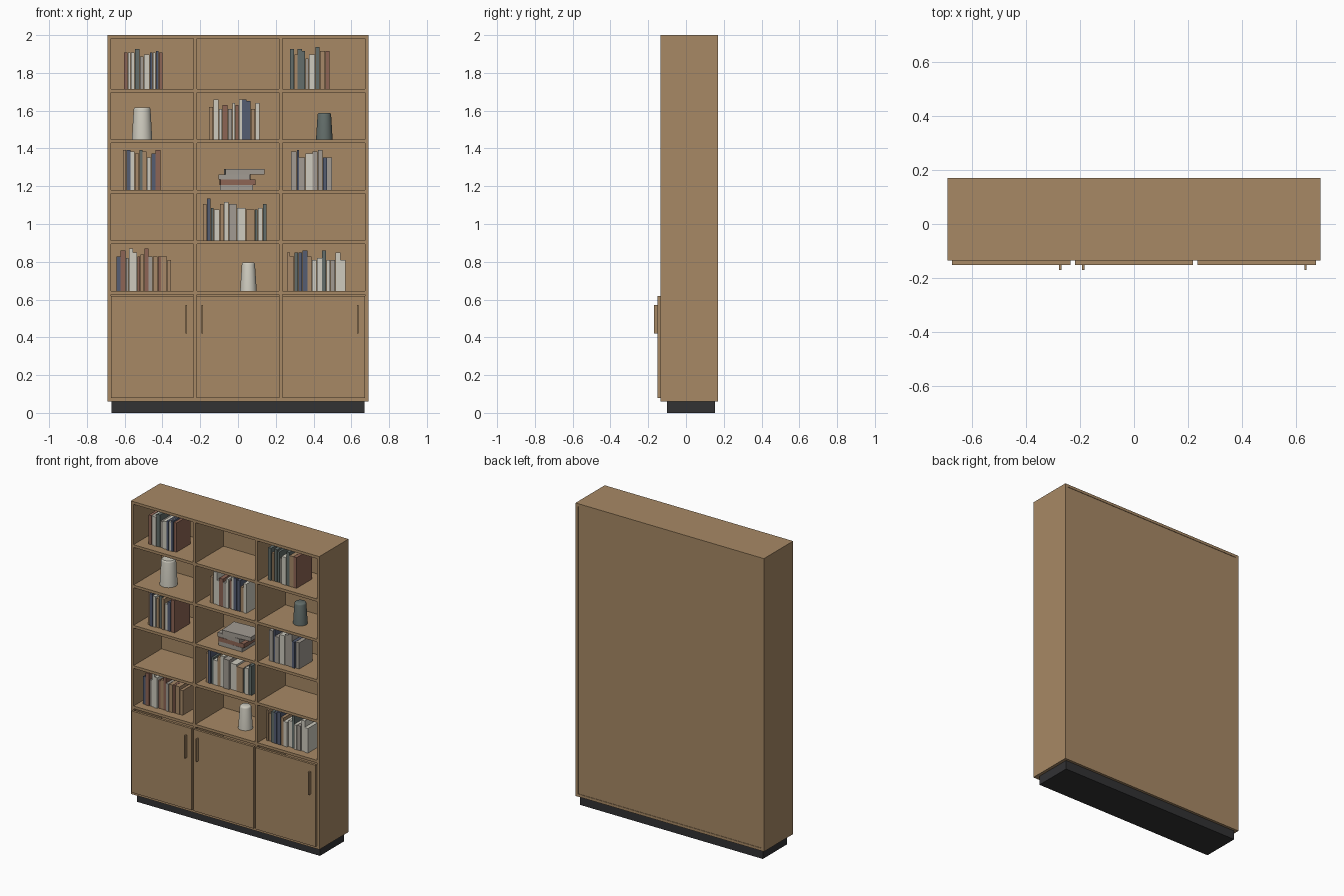
import bpy, bmesh, math, random
from mathutils import Matrix

if "Cube" in bpy.data.objects:
    bpy.data.objects.remove(bpy.data.objects["Cube"])

random.seed(4)


def material(name, r, g, b):
    m = bpy.data.materials.new(name)
    m.diffuse_color = (r, g, b, 1)
    m.use_nodes = True
    m.node_tree.nodes["Principled BSDF"].inputs["Base Color"].default_value = m.diffuse_color
    return m


WOOD = material("oak wood", 0.39, 0.25, 0.13)
DARK = material("dark plinth", 0.032, 0.032, 0.034)
COVERS = {
    "c": material("cream", 0.62, 0.60, 0.52),
    "g": material("warm grey", 0.36, 0.33, 0.29),
    "b": material("dusty blue", 0.09, 0.11, 0.17),
    "r": material("brick red", 0.27, 0.13, 0.09),
    "s": material("slate green", 0.125, 0.155, 0.145),
    "t": material("tan", 0.39, 0.25, 0.14),
}


def finish(name, bm, mat):
    me = bpy.data.meshes.new(name)
    bm.to_mesh(me)
    bm.free()
    me.materials.append(mat)
    ob = bpy.data.objects.new(name, me)
    bpy.context.collection.objects.link(ob)
    return ob


def box(name, x, y, z, mat=WOOD, turn=0):
    """Box from (min, max) pairs, optionally turned about its own vertical axis."""
    bm = bmesh.new()
    bmesh.ops.create_cube(bm, size=1)
    size = [p[1] - p[0] for p in (x, y, z)]
    mid = [(p[0] + p[1]) / 2 for p in (x, y, z)]
    bmesh.ops.transform(bm, verts=bm.verts, matrix=Matrix.Translation(mid)
                        @ Matrix.Rotation(turn, 4, "Z") @ Matrix.Diagonal((*size, 1)))
    return finish(name, bm, mat)


def vase(name, x, z, r_low, r_top, h, mat):
    """Tapered solid vase with a softly rounded rim, spun from a profile."""
    bm = bmesh.new()
    pts = [(0, 0), (r_low, 0), (r_top, h * 0.93), (r_top - 0.002, h * 0.98),
           (r_top - 0.006, h), (0, h)]
    vs = [bm.verts.new((r, 0, zz)) for r, zz in pts]
    edges = [bm.edges.new(p) for p in zip(vs, vs[1:])]
    bmesh.ops.spin(bm, geom=vs + edges, axis=(0, 0, 1), cent=(0, 0, 0),
                   angle=math.tau, steps=32)
    bmesh.ops.remove_doubles(bm, verts=bm.verts, dist=1e-5)
    bmesh.ops.recalc_face_normals(bm, faces=bm.faces)
    ob = finish(name, bm, mat)
    ob.location = (x, 0, z)
    bpy.context.view_layer.objects.active = ob
    ob.select_set(True)
    bpy.ops.object.shade_smooth_by_angle(angle=math.radians(40))
    ob.select_set(False)


# Case dimensions
T, W, FRONT, BACK = 0.018, 0.69, -0.135, 0.17
CELL = (2 * W - 4 * T) / 3
LEFT = [-W + T + i * (CELL + T) for i in range(3)]       # left edge of each bay
FLOOR = [1.714 - 0.267 * i for i in range(5)]            # shelf tops, top row first

# Carcass
box("plinth", (-0.67, 0.67), (-0.1, 0.153), (0, 0.06), DARK)
box("left_side", (-W, -W + T), (FRONT, BACK), (0.06, 2))
box("right_side", (W - T, W), (FRONT, BACK), (0.06, 2))
box("top_panel", (-W + T, W - T), (FRONT, BACK), (2 - T, 2))
box("bottom_panel", (-W + T, W - T), (FRONT, BACK), (0.06, 0.06 + T))
box("back_panel", (-W + T, W - T), (0.159, 0.167), (0.06 + T, 2 - T))
for i in (1, 2):
    box("divider", (LEFT[i] - T, LEFT[i]), (FRONT, 0.159), (0.06 + T, 2 - T))

# Shelves, doors and handles for each bay
HANDLE = [-0.273, -0.188, 0.635]
for x0, hx in zip(LEFT, HANDLE):
    for z in FLOOR:
        box("shelf", (x0, x0 + CELL), (FRONT + 0.002, 0.159), (z - T, z))
    box("door", (x0 - 0.001, x0 + CELL + 0.001), (FRONT - 0.016, FRONT), (0.08, 0.62))
    box("handle", (hx - 0.004, hx + 0.004), (-0.17, FRONT - 0.016), (0.42, 0.57))


def book_row(x0, x1, row, colours, heights, widths):
    """Standing books: heights are cm above 16, widths are relative."""
    unit = (x1 - x0) / sum(map(int, widths))
    x = x0
    for c, h, w in zip(colours, heights, widths):
        w = int(w) * unit
        d = random.uniform(0.07, 0.082)
        box("book", (x, x + w - 0.002), (-d, d),
            (FLOOR[row], FLOOR[row] + 0.163 + 0.01 * int(h)), COVERS[c])
        x += w


# Rows of books
book_row(-0.603, -0.397, 0, "rccsgcbcbr", "3335123343", "4345463334")
book_row(0.275, 0.487, 0, "stssgcstr", "525402644", "434336454")
book_row(-0.153, 0.116, 1, "tccrgcrcbbtc", "150203255403", "453543334444")
book_row(-0.608, -0.407, 2, "tbctstcbr", "554354135", "344434445")
book_row(0.28, 0.50, 2, "gbgcggbg", "45134511", "62675545")
book_row(-0.186, 0.153, 3, "tbstctcgctsctss"[:3] + "ctcgctscs",
         "361034310013", "443645899354")
book_row(-0.643, -0.352, 4, "brgccrtrgtrtt", "2516423622220", "4534434445364")
book_row(0.26, 0.571, 4, "ttsbbtccscgcc", "4244520150040", "3444545544555")

# Stack of lying books
for i, (x0, x1, c, turn) in enumerate([(-0.095, 0.08, "g", 0), (-0.095, 0.09, "r", 0.03),
                                       (-0.1, 0.065, "g", -0.03), (-0.07, 0.135, "g", 0.06)]):
    z = FLOOR[2] + 0.0275 * i
    box("lying_book", (x0, x1), (-0.07, 0.07), (z, z + 0.0275), COVERS[c], turn)

# Vases
vase("large_vase", -0.508, FLOOR[1], 0.054, 0.045, 0.17, COVERS["c"])
vase("dark_vase", 0.457, FLOOR[1], 0.044, 0.036, 0.14, COVERS["s"])
vase("small_vase", 0.055, FLOOR[4], 0.044, 0.035, 0.15, COVERS["c"])
